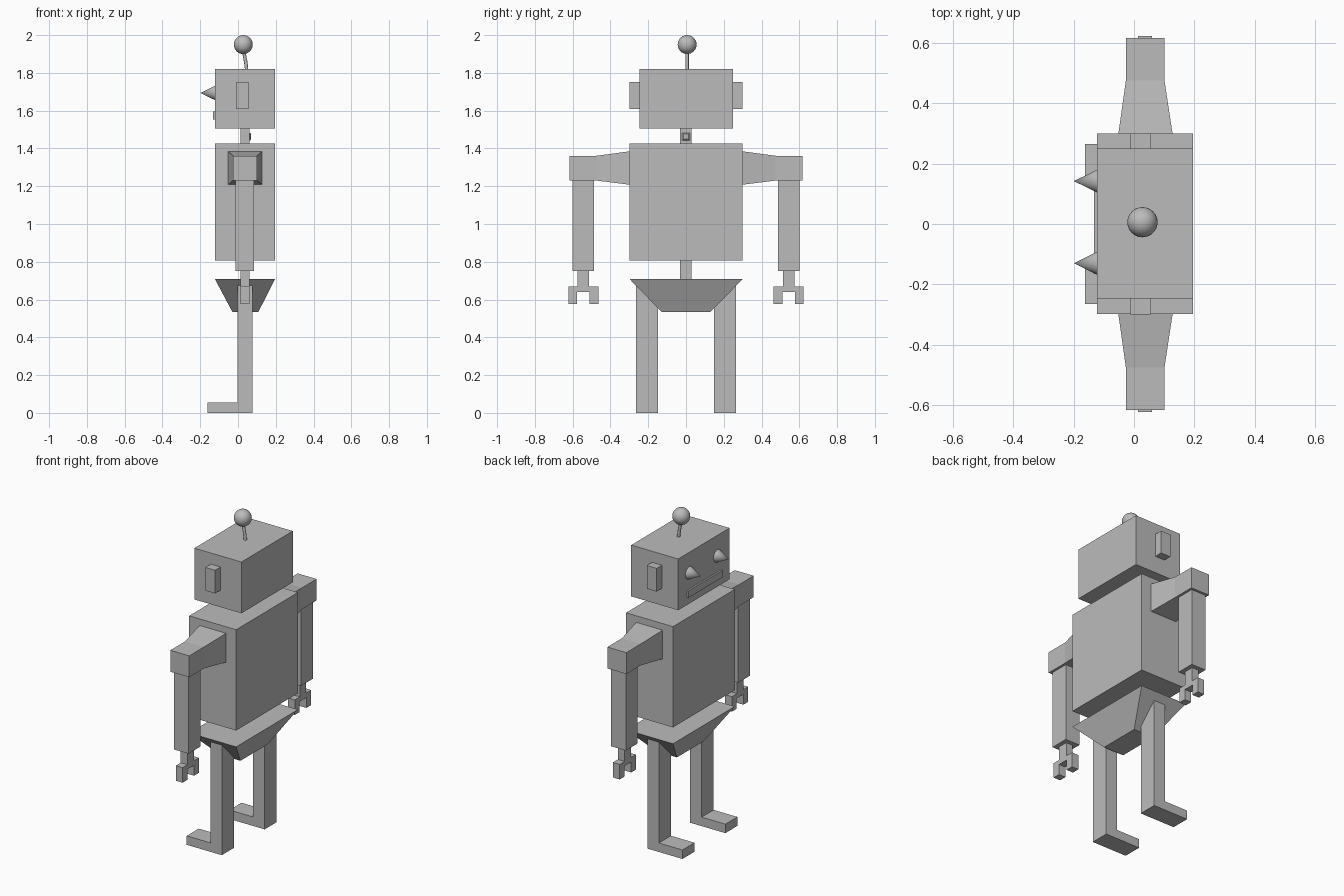
import bpy, bmesh, math
from mathutils import Vector

if "Cube" in bpy.data.objects:
    bpy.data.objects.remove(bpy.data.objects["Cube"])

grey = bpy.data.materials.new("plain grey")
grey.diffuse_color = (0.5, 0.5, 0.5, 1)
grey.use_nodes = True
grey.node_tree.nodes["Principled BSDF"].inputs["Base Color"].default_value = grey.diffuse_color


def finish(name, bm, smooth=False):
    bmesh.ops.recalc_face_normals(bm, faces=bm.faces)
    me = bpy.data.meshes.new(name)
    bm.to_mesh(me)
    bm.free()
    me.materials.append(grey)
    for p in me.polygons:
        p.use_smooth = smooth and len(p.vertices) < 5
    ob = bpy.data.objects.new(name, me)
    bpy.context.collection.objects.link(ob)
    return ob


def loft(name, axis, sections):
    """Rectangles (position, a0, a1, b0, b1) joined along an axis."""
    bm = bmesh.new()
    rings = []
    for p, a0, a1, b0, b1 in sections:
        ring = []
        for a, b in ((a0, b0), (a1, b0), (a1, b1), (a0, b1)):
            co = [a, b]
            co.insert(axis, p)
            ring.append(bm.verts.new(co))
        rings.append(ring)
    for r, s in zip(rings, rings[1:]):
        for i in range(4):
            j = (i + 1) % 4
            bm.faces.new((r[i], r[j], s[j], s[i]))
    bm.faces.new(rings[0])
    bm.faces.new(rings[-1])
    return finish(name, bm)


def box(name, x0, x1, y0, y1, z0, z1):
    return loft(name, 2, [(z0, x0, x1, y0, y1), (z1, x0, x1, y0, y1)])


def prism(name, outline, axis, d0, d1):
    """Flat outline pushed along an axis from d0 to d1."""
    bm = bmesh.new()
    verts = []
    for a, b in outline:
        co = [a, b]
        co.insert(axis, d0)
        verts.append(bm.verts.new(co))
    face = bm.faces.new(verts)
    ext = bmesh.ops.extrude_face_region(bm, geom=[face])
    move = Vector((0, 0, 0))
    move[axis] = d1 - d0
    bmesh.ops.translate(bm, vec=move, verts=[v for v in ext["geom"] if isinstance(v, bmesh.types.BMVert)])
    return finish(name, bm)


def tube(name, p0, p1, r0, r1, sides):
    """Smooth cone or rod between two points."""
    p0, p1 = Vector(p0), Vector(p1)
    bm = bmesh.new()
    bmesh.ops.create_cone(bm, cap_ends=True, segments=sides, radius1=r0, radius2=r1, depth=(p1 - p0).length)
    rot = (p1 - p0).to_track_quat('Z', 'Y').to_matrix()
    bmesh.ops.rotate(bm, matrix=rot, verts=bm.verts)
    bmesh.ops.translate(bm, vec=(p0 + p1) / 2, verts=bm.verts)
    return finish(name, bm, True)


# Body core
box("head", -0.122, 0.196, -0.247, 0.25, 1.506, 1.82)
box("neck", 0.014, 0.06, -0.031, 0.03, 1.425, 1.506)
loft("neck_stud", 0, [(0.058, -0.02, 0.02, 1.442, 1.483), (0.064, -0.02, 0.02, 1.442, 1.483),
                      (0.07, -0.013, 0.013, 1.449, 1.476)])
box("torso", -0.122, 0.196, -0.298, 0.3, 0.808, 1.425)
box("waist", 0.014, 0.06, -0.031, 0.03, 0.708, 0.808)
loft("pelvis", 2, [(0.535, -0.03, 0.108, -0.13, 0.13), (0.708, -0.122, 0.196, -0.298, 0.3)])

# Face and antenna
box("mouth", -0.132, -0.122, -0.165, 0.165, 1.552, 1.595)
tube("antenna_lower", (0.046, 0.006, 1.815), (0.04, 0.006, 1.865), 0.009, 0.009, 12)
tube("antenna_upper", (0.04, 0.006, 1.862), (0.029, 0.006, 1.92), 0.009, 0.009, 12)
bm = bmesh.new()
bmesh.ops.create_uvsphere(bm, u_segments=32, v_segments=16, radius=0.05)
bmesh.ops.translate(bm, vec=(0.028, 0.006, 1.95), verts=bm.verts)
finish("antenna_ball", bm, True)

# Paired parts
for side, s in (("left", -1), ("right", 1)):
    y = lambda a, b: sorted((s * a, s * b))
    tube(side + "_eye", (-0.122, s * 0.136 + 0.006, 1.694), (-0.199, s * 0.136 + 0.006, 1.694), 0.038, 0, 32)
    box(side + "_ear", -0.011, 0.055, *y(0.247, 0.3), 1.61, 1.752)
    loft(side + "_shoulder", 1, [(s * 0.297, -0.052, 0.128, 1.208, 1.385),
                                 (s * 0.475, -0.027, 0.101, 1.23, 1.361),
                                 (s * 0.616, -0.027, 0.101, 1.23, 1.361)])
    box(side + "_arm", -0.013, 0.086, *y(0.486, 0.601), 0.752, 1.23)
    box(side + "_wrist", 0.014, 0.06, *y(0.513, 0.574), 0.668, 0.752)
    # Two-fingered claw
    claw = [(0.464, 0.576), (0.51, 0.576), (0.51, 0.64), (0.576, 0.64),
            (0.576, 0.576), (0.622, 0.576), (0.622, 0.668), (0.464, 0.668)]
    prism(side + "_claw", [(s * a, z) for a, z in claw], 0, 0.014, 0.06)
    # L-shaped leg and foot
    leg = [(-0.162, 0), (0.076, 0), (0.076, 0.685), (-0.002, 0.685), (-0.002, 0.055), (-0.162, 0.055)]
    prism(side + "_leg", leg, 1, s * 0.149, s * 0.265)
